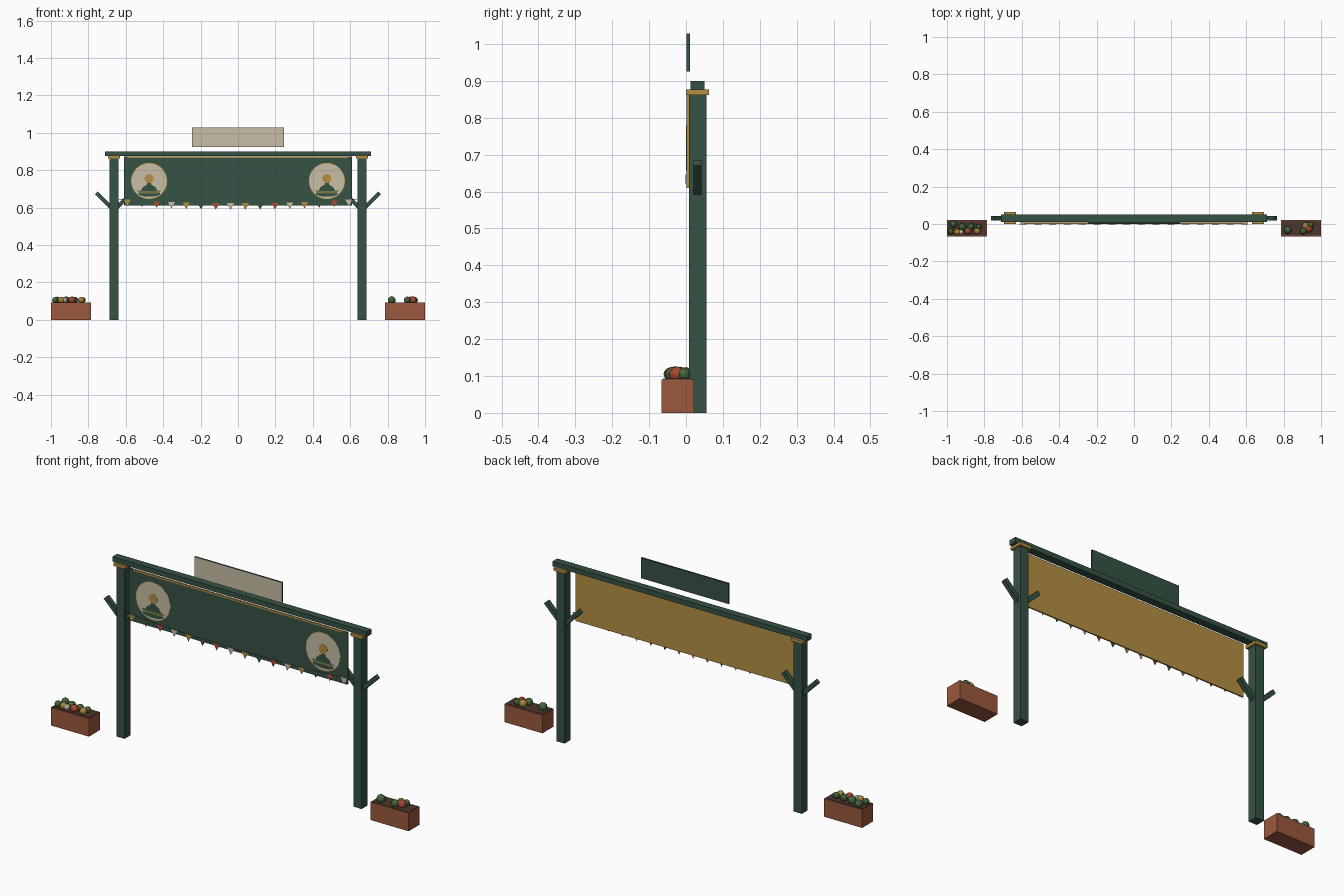
import bpy, bmesh, math, random
from mathutils import Matrix, Vector

if "Cube" in bpy.data.objects:
    bpy.data.objects.remove(bpy.data.objects["Cube"])

random.seed(4)


def mat(name, r, g, b):
    def lin(c):
        c /= 255
        return c / 12.92 if c <= 0.04045 else ((c + 0.055) / 1.055) ** 2.4
    m = bpy.data.materials.new(name)
    m.diffuse_color = (lin(r), lin(g), lin(b), 1)
    m.use_nodes = True
    m.node_tree.nodes["Principled BSDF"].inputs["Base Color"].default_value = m.diffuse_color
    return m


GREEN = mat("dark green", 54, 82, 67)
GOLD = mat("gold", 181, 143, 68)
CREAM = mat("cream", 200, 191, 167)
CLAY = mat("terracotta", 155, 88, 61)
SOIL = mat("soil brown", 76, 55, 46)
RED = mat("flower red", 172, 76, 52)
LEAF = mat("leaf green", 72, 106, 62)
OLIVE = mat("olive", 118, 124, 72)


def finish(bm, name, *mats):
    bmesh.ops.recalc_face_normals(bm, faces=bm.faces)
    me = bpy.data.meshes.new(name)
    bm.to_mesh(me)
    bm.free()
    for m in mats:
        me.materials.append(m)
    ob = bpy.data.objects.new(name, me)
    bpy.context.collection.objects.link(ob)
    return ob


def box(name, x0, x1, y0, y1, z0, z1, m, front=None):
    """Axis-aligned box; the -y face may take a second material."""
    bm = bmesh.new()
    M = Matrix.Translation(((x0 + x1) / 2, (y0 + y1) / 2, (z0 + z1) / 2)) @ \
        Matrix.Diagonal((x1 - x0, y1 - y0, z1 - z0, 1))
    bmesh.ops.create_cube(bm, size=1, matrix=M)
    if front:
        bm.normal_update()
        for f in bm.faces:
            if f.normal.y < -0.9:
                f.material_index = 1
    return finish(bm, name, m, *([front] if front else []))


def plate(name, pts, y0, y1, m):
    """Flat outline in the xz plane, extruded from y0 to y1."""
    bm = bmesh.new()
    f = bm.faces.new([bm.verts.new((x, y0, z)) for x, z in pts])
    ext = bmesh.ops.extrude_face_region(bm, geom=[f])
    vs = [v for v in ext["geom"] if isinstance(v, bmesh.types.BMVert)]
    bmesh.ops.translate(bm, verts=vs, vec=(0, y1 - y0, 0))
    return finish(bm, name, m)


def ellipse(cx, cz, rx, rz, n=40):
    return [(cx + rx * math.cos(2 * math.pi * i / n),
             cz + rz * math.sin(2 * math.pi * i / n)) for i in range(n)]


def bar(name, a, b, w, m):
    """Square bar between two points in one xz plane."""
    a, b = Vector(a), Vector(b)
    d = b - a
    bm = bmesh.new()
    M = Matrix.Translation((a + b) / 2) @ d.to_track_quat('Z', 'Y').to_matrix().to_4x4() @ \
        Matrix.Diagonal((w, w, d.length, 1))
    bmesh.ops.create_cube(bm, size=1, matrix=M)
    return finish(bm, name, m)


# Posts, gold caps and the V-shaped arms
for side, s in (("left", -1), ("right", 1)):
    c = 0.663 * s
    box(side + "_post", c - 0.023, c + 0.023, 0.008, 0.055, 0, 0.863, GREEN)
    box(side + "_post_cap", c - 0.033, c + 0.033, 0, 0.063, 0.862, 0.877, GOLD)
    for label, d in (("outer", s), ("inner", -s)):
        bar(f"{side}_{label}_arm", (c, 0.031, 0.585), (c + 0.094 * d, 0.031, 0.678), 0.022, GREEN)

# Top beam, main panel with gold back and green front, gold trim
box("top_beam", -0.711, 0.711, 0.012, 0.05, 0.875, 0.9, GREEN)
box("main_panel", -0.61, 0.61, 0.002, 0.009, 0.61, 0.874, GOLD, GREEN)
box("panel_trim", -0.585, 0.585, 0.0005, 0.002, 0.866, 0.873, GOLD)

# Blank sign above the beam
box("upper_sign", -0.245, 0.245, 0.002, 0.011, 0.925, 1.028, GREEN, CREAM)

# Round medallions with a simple seated shape
for side, s in (("left", -1), ("right", 1)):
    cx, cz = 0.475 * s, 0.742
    plate(side + "_medallion_ring", ellipse(cx, cz, 0.097, 0.097), 0.0012, 0.002, GOLD)
    plate(side + "_medallion_disc", ellipse(cx, cz, 0.094, 0.094), 0.0008, 0.0012, CREAM)
    plate(side + "_medallion_mound", ellipse(cx, 0.674, 0.058, 0.016), 0.0004, 0.0008, GREEN)
    plate(side + "_medallion_band", [(cx + x, z) for x, z in
          ((-0.066, 0.692), (-0.05, 0.676), (0.05, 0.676), (0.066, 0.692))],
          0.0002, 0.0008, OLIVE)
    plate(side + "_medallion_body", [(cx + x, z) for x, z in
          ((-0.045, 0.688), (-0.035, 0.708), (-0.013, 0.722), (-0.01, 0.735),
           (0.01, 0.735), (0.013, 0.722), (0.035, 0.708), (0.045, 0.688))],
          0.0, 0.0008, GREEN)
    plate(side + "_medallion_head", ellipse(cx, 0.755, 0.024, 0.024, 24), -0.0002, 0.0008, GOLD)


# Bunting: sagging string with sixteen pennants
def sag(x):
    return 0.623 + 0.02 * (x / 0.61) ** 2


N = 20
top = [(-0.635 + 1.27 * i / N, sag(-0.635 + 1.27 * i / N) + 0.0015) for i in range(N + 1)]
low = [(x, z - 0.003) for x, z in reversed(top)]
plate("bunting_string", top + low, -0.001, 0.0005, GREEN)
for i in range(16):
    x = -0.593 + i * 1.186 / 15
    z = sag(x)
    plate(f"pennant_{i + 1}", [(x - 0.019, z), (x + 0.019, z), (x, z - 0.034)],
          -0.0015, -0.0008, (GOLD, GREEN, RED, CREAM)[i % 4])

# Planters with soil and low-poly blooms: x, y, radius, colour
blooms = {
    "left": ((-0.965, 0.0, .019, LEAF), (-0.978, -0.04, .016, LEAF), (-0.945, -0.043, .018, GOLD),
             (-0.918, -0.015, .02, LEAF), (-0.925, -0.045, .015, CREAM), (-0.888, -0.038, .02, RED),
             (-0.872, -0.015, .018, LEAF), (-0.838, -0.038, .018, GOLD), (-0.83, -0.015, .016, LEAF)),
    "right": ((0.822, -0.032, .021, LEAF), (0.905, -0.038, .019, LEAF), (0.918, -0.01, .019, GOLD),
              (0.935, -0.025, .021, RED), (0.945, -0.005, .017, LEAF)),
}
for side, s in (("left", -1), ("right", 1)):
    x0, x1 = sorted((0.787 * s, 1.0 * s))
    box(side + "_planter", x0, x1, -0.066, 0.022, 0, 0.091, CLAY)
    box(side + "_soil", x0 + 0.004, x1 - 0.004, -0.062, 0.016, 0.09, 0.093, SOIL)
    for i, (x, y, r, m) in enumerate(blooms[side]):
        bm = bmesh.new()
        M = Matrix.Translation((x, y, 0.105)) @ Matrix.Rotation(random.random() * 3, 4, 'Z')
        bmesh.ops.create_icosphere(bm, subdivisions=2, radius=r, matrix=M)
        finish(bm, f"{side}_bloom_{i + 1}", m)
